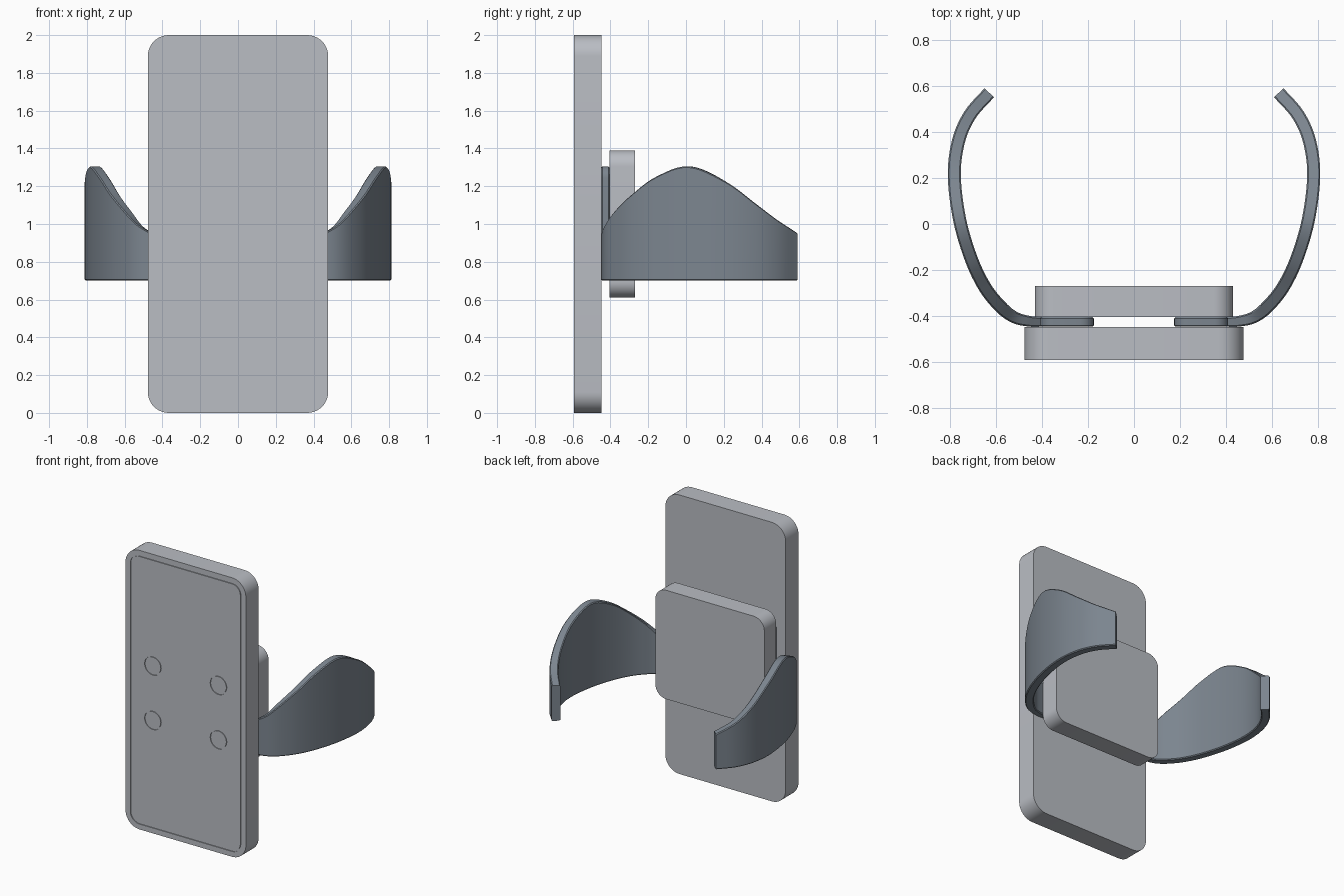
import bpy, bmesh, math
from mathutils import Vector

if "Cube" in bpy.data.objects:
    bpy.data.objects.remove(bpy.data.objects["Cube"])


def material(name, rgb):
    m = bpy.data.materials.new(name)
    m.diffuse_color = (*rgb, 1)
    m.use_nodes = True
    m.node_tree.nodes["Principled BSDF"].inputs["Base Color"].default_value = m.diffuse_color
    return m


BODY = material("body_grey", (0.49, 0.51, 0.55))
DARK = material("arm_slate", (0.20, 0.235, 0.275))


def shade(ob):
    bpy.ops.object.select_all(action='DESELECT')
    ob.select_set(True)
    bpy.context.view_layer.objects.active = ob
    bpy.ops.object.shade_smooth_by_angle(angle=math.radians(30))
    for f in ob.data.polygons:          # keep large flat caps flat
        if len(f.vertices) > 8:
            f.use_smooth = False


def loft(name, rings, mat):
    """Skin closed rings of points and cap both ends."""
    bm = bmesh.new()
    vs = [[bm.verts.new(p) for p in ring] for ring in rings]
    n = len(vs[0])
    for a, b in zip(vs, vs[1:]):
        for i in range(n):
            j = (i + 1) % n
            bm.faces.new((a[i], a[j], b[j], b[i]))
    bm.faces.new(vs[0])
    bm.faces.new(vs[-1])
    bmesh.ops.recalc_face_normals(bm, faces=bm.faces)
    me = bpy.data.meshes.new(name)
    bm.to_mesh(me)
    bm.free()
    me.materials.append(mat)
    ob = bpy.data.objects.new(name, me)
    bpy.context.collection.objects.link(ob)
    return ob


def part(name, rings, mat):
    ob = loft(name, rings, mat)
    shade(ob)
    return ob


def rounded_rect(x0, x1, z0, z1, r, y, inset=0.0, seg=10):
    x0, x1, z0, z1, r = x0 + inset, x1 - inset, z0 + inset, z1 - inset, r - inset
    corners = ((x1 - r, z1 - r), (x0 + r, z1 - r), (x0 + r, z0 + r), (x1 - r, z0 + r))
    pts = []
    for k, (cx, cz) in enumerate(corners):
        for i in range(seg + 1):
            a = math.pi / 2 * (k + i / seg)
            pts.append((cx + r * math.cos(a), y, cz + r * math.sin(a)))
    return pts


def disc(x, z, r, y, seg=40):
    return [(x + r * math.cos(2 * math.pi * i / seg), y,
             z + r * math.sin(2 * math.pi * i / seg)) for i in range(seg)]


def catmull(pts, steps):
    pts = [Vector(p) for p in pts]
    pts = [2 * pts[0] - pts[1]] + pts + [2 * pts[-1] - pts[-2]]
    out = []
    for i in range(1, len(pts) - 2):
        p0, p1, p2, p3 = pts[i - 1:i + 3]
        for k in range(steps):
            t = k / steps
            out.append(0.5 * (2 * p1 + (p2 - p0) * t + (2 * p0 - 5 * p1 + 4 * p2 - p3) * t * t
                              + (3 * p1 - p0 - 3 * p2 + p3) * t ** 3))
    return out + [pts[-2]]


# front plate with a fine groove around its face
plate = (-0.477, 0.477, 0, 2, 0.11)
front, groove = -0.592, -0.586
front_plate = loft("front_plate", [
    rounded_rect(*plate, y, inset) for y, inset in
    ((-0.448, 0), (front, 0), (front, 0.038), (groove, 0.038), (groove, 0.044), (front, 0.044))], BODY)

# four screw caps sitting in round pockets
for x in (-0.26, 0.26):
    for z in (0.81, 1.20):
        cutter = loft("pocket_cutter", [disc(x, z, 0.066, front - 0.02), disc(x, z, 0.066, groove)], BODY)
        cutter.hide_render = True
        bpy.context.view_layer.objects.active = front_plate
        mod = front_plate.modifiers.new("pocket", 'BOOLEAN')
        mod.operation, mod.object, mod.solver = 'DIFFERENCE', cutter, 'EXACT'
        bpy.ops.object.modifier_apply(modifier=mod.name)
        bpy.data.objects.remove(cutter)
        part("screw_cap", [disc(x, z, 0.062, groove), disc(x, z, 0.062, front)], BODY)
shade(front_plate)
for face in front_plate.data.polygons:      # every face looking forward or back is flat
    if abs(face.normal.y) > 0.9:
        face.use_smooth = False

# back pad
part("back_pad", [rounded_rect(-0.432, 0.432, 0.61, 1.39, 0.085, y) for y in (-0.405, -0.27)], BODY)

# clamp arms: centre line x, y and height of the upper edge
ARM = [(0.40, -0.427, 0.91), (0.455, -0.424, 0.95), (0.52, -0.407, 0.995), (0.58, -0.362, 1.065),
       (0.65, -0.275, 1.155), (0.71, -0.15, 1.25), (0.76, 0.02, 1.305), (0.783, 0.21, 1.225),
       (0.765, 0.36, 1.11), (0.715, 0.475, 1.018), (0.631, 0.572, 0.953)]
BOTTOM, CH = 0.70, 0.006
path = catmull(ARM, 6)

for side, s in (("right", 1), ("left", -1)):
    rings = []
    for i, p in enumerate(path):
        d = path[min(i + 1, len(path) - 1)] - path[max(i - 1, 0)]
        n = Vector((d.y, -d.x)).normalized()
        h = 0.0205 + 0.008 * min(1, i / 18)
        section = ((h, BOTTOM + CH), (h, p.z - CH), (h - CH, p.z), (CH - h, p.z),
                   (-h, p.z - CH), (-h, BOTTOM + CH), (CH - h, BOTTOM), (h - CH, BOTTOM))
        rings.append([(s * (p.x + n.x * o), p.y + n.y * o, z) for o, z in section])
    part("clamp_arm_" + side, rings, DARK)

    # mounting tab of the arm, held between plate and pad
    x0, x1 = sorted((s * 0.175, s * 0.41))
    part("arm_tab_" + side, [rounded_rect(x0, x1, BOTTOM, 1.305, 0.06, y, inset, 6) for y, inset in
                             ((-0.4475, CH), (-0.4415, 0), (-0.4115, 0), (-0.4055, CH))], DARK)
